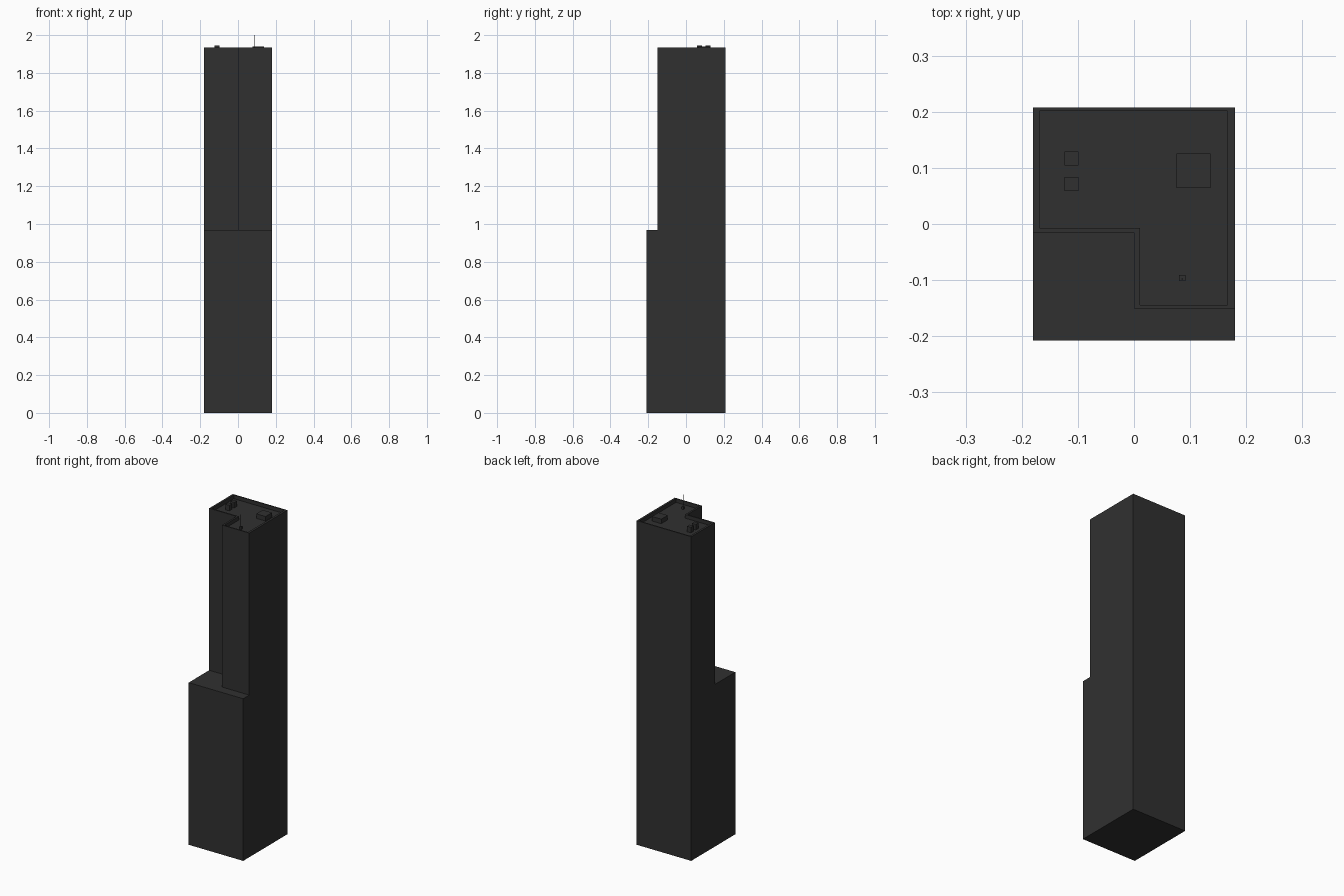
import bpy
import bmesh

cube = bpy.data.objects.get("Cube")
if cube:
    bpy.data.objects.remove(cube, do_unlink=True)

# One flat colour
dark = bpy.data.materials.new("dark_grey")
dark.use_nodes = True
colour = (0.03, 0.03, 0.03, 1)
dark.diffuse_color = colour
dark.node_tree.nodes["Principled BSDF"].inputs["Base Color"].default_value = colour


def loft(name, rings):
    """Join (outline, height) rings into a closed solid with capped ends."""
    bm = bmesh.new()
    loops = [[bm.verts.new((x, y, z)) for x, y in outline] for outline, z in rings]
    n = len(loops[0])
    for a, b in zip(loops, loops[1:]):
        for i in range(n):
            j = (i + 1) % n
            bm.faces.new((a[i], a[j], b[j], b[i]))
    bm.faces.new(loops[0][::-1])
    bm.faces.new(loops[-1])
    bmesh.ops.recalc_face_normals(bm, faces=bm.faces)
    mesh = bpy.data.meshes.new(name)
    bm.to_mesh(mesh)
    bm.free()
    mesh.materials.append(dark)
    obj = bpy.data.objects.new(name, mesh)
    bpy.context.collection.objects.link(obj)
    return obj


def rect(x0, x1, y0, y1):
    return [(x0, y0), (x1, y0), (x1, y1), (x0, y1)]


def block(name, x, y, size, z0, z1):
    h = size / 2
    return loft(name, [(rect(x - h, x + h, y - h, y + h), z0), (rect(x - h, x + h, y - h, y + h), z1)])


def l_outline(left, right, front, back, notch_x, notch_y):
    return [(notch_x, front), (right, front), (right, back),
            (left, back), (left, notch_y), (notch_x, notch_y)]


STEP, TOP, ROOF = 0.968, 1.935, 1.913

# Lower block
footprint = rect(-0.18, 0.18, -0.208, 0.208)
loft("lower_block", [(footprint, 0), (footprint, STEP)])

# L-shaped upper tower with a parapet around a sunken roof
outer = l_outline(-0.18, 0.18, -0.151, 0.208, 0, -0.015)
inner = l_outline(-0.168, 0.167, -0.144, 0.201, 0.011, -0.007)
loft("upper_tower", [(outer, STEP), (outer, TOP), (inner, TOP), (inner, ROOF)])

# Rooftop equipment
for i, y in enumerate((0.117, 0.071)):
    block(f"small_roof_unit_{i + 1}", -0.111, y, 0.025, ROOF, 1.946)
block("large_roof_unit", 0.106, 0.095, 0.061, ROOF, 1.94)

# Antenna
block("antenna_base", 0.086, -0.096, 0.011, ROOF, 1.93)
block("antenna_mast", 0.086, -0.098, 0.002, 1.93, 2.0)
